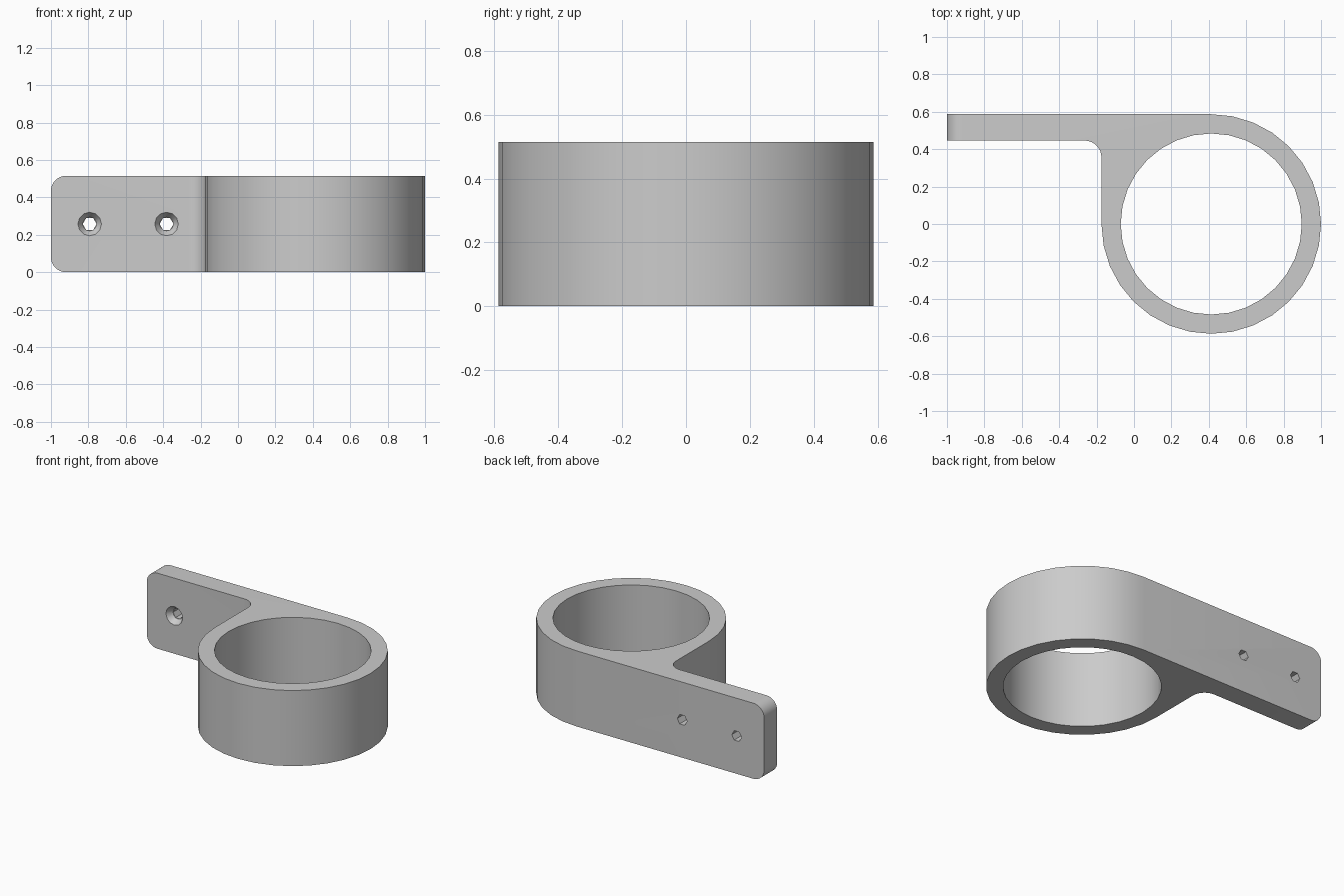
import bpy
import bmesh
from math import cos, sin, pi, radians
from mathutils import Matrix

if "Cube" in bpy.data.objects:
    bpy.data.objects.remove(bpy.data.objects["Cube"], do_unlink=True)

HEIGHT = 0.515
RING_X, OUTER, BORE = 0.413, 0.587, 0.484
PLATE_FRONT = 0.446
FILLET = 0.09
LEFT = RING_X - OUTER

grey = bpy.data.materials.new("grey plastic")
grey.use_nodes = True
colour = (0.6, 0.6, 0.6, 1)
grey.diffuse_color = colour
grey.node_tree.nodes["Principled BSDF"].inputs["Base Color"].default_value = colour


def arc(cx, cy, r, start, end, steps):
    angles = [radians(start + (end - start) * i / steps) for i in range(steps + 1)]
    return [(cx + r * cos(a), cy + r * sin(a)) for a in angles]


def make_object(name, bm):
    bmesh.ops.recalc_face_normals(bm, faces=bm.faces)
    mesh = bpy.data.meshes.new(name)
    bm.to_mesh(mesh)
    bm.free()
    mesh.materials.append(grey)
    obj = bpy.data.objects.new(name, mesh)
    bpy.context.collection.objects.link(obj)
    return obj


def cone(name, r1, r2, depth, sides, matrix):
    bm = bmesh.new()
    bmesh.ops.create_cone(bm, cap_ends=True, segments=sides, radius1=r1,
                          radius2=r2, depth=depth, matrix=matrix)
    return make_object(name, bm)


# Clamp body: plate, concave fillet and ring outline, extruded upwards
outline = [(-1, OUTER), (-1, PLATE_FRONT)]
outline += arc(LEFT - FILLET, PLATE_FRONT - FILLET, FILLET, 90, 0, 8)
outline += arc(RING_X, 0, OUTER, 180, 450, 24)
bm = bmesh.new()
base = bm.faces.new([bm.verts.new((x, y, 0)) for x, y in outline])
top = bmesh.ops.extrude_face_region(bm, geom=[base])["geom"]
bmesh.ops.translate(bm, vec=(0, 0, HEIGHT),
                    verts=[v for v in top if isinstance(v, bmesh.types.BMVert)])

# Rounded corners at the free end of the plate
ends = [e for e in bm.edges
        if all(v.co.x < -0.99 for v in e.verts)
        and abs(e.verts[0].co.z - e.verts[1].co.z) < 0.01]
bmesh.ops.bevel(bm, geom=ends, offset=0.08, offset_type='OFFSET',
                segments=8, profile=0.5, affect='EDGES')
body = make_object("ring_bracket", bm)

# Cutters: ring bore, screw holes and their countersinks
cutters = [cone("bore_cutter", BORE, BORE, 2, 32,
                Matrix.Translation((RING_X, 0, HEIGHT / 2)))]
facing = Matrix.Rotation(-pi / 2, 4, 'X') @ Matrix.Rotation(pi / 2, 4, 'Z')
for x in (-0.793, -0.382):
    hole = Matrix.Translation((x, 0.5, HEIGHT / 2)) @ facing
    cutters.append(cone("screw_hole_cutter", 0.037, 0.037, 0.4, 6, hole))
    sink = Matrix.Translation((x, PLATE_FRONT + 0.01, HEIGHT / 2)) @ facing
    cutters.append(cone("countersink_cutter", 0.076, 0.037, 0.06, 12, sink))

bpy.ops.object.select_all(action='DESELECT')
body.select_set(True)
bpy.context.view_layer.objects.active = body
for cutter in cutters:
    cutter.hide_render = True
    cut = body.modifiers.new(cutter.name, 'BOOLEAN')
    cut.operation = 'DIFFERENCE'
    cut.solver = 'EXACT'
    cut.object = cutter
    bpy.ops.object.modifier_apply(modifier=cut.name)
    bpy.data.objects.remove(cutter, do_unlink=True)

bpy.ops.object.shade_smooth_by_angle(angle=radians(30))
